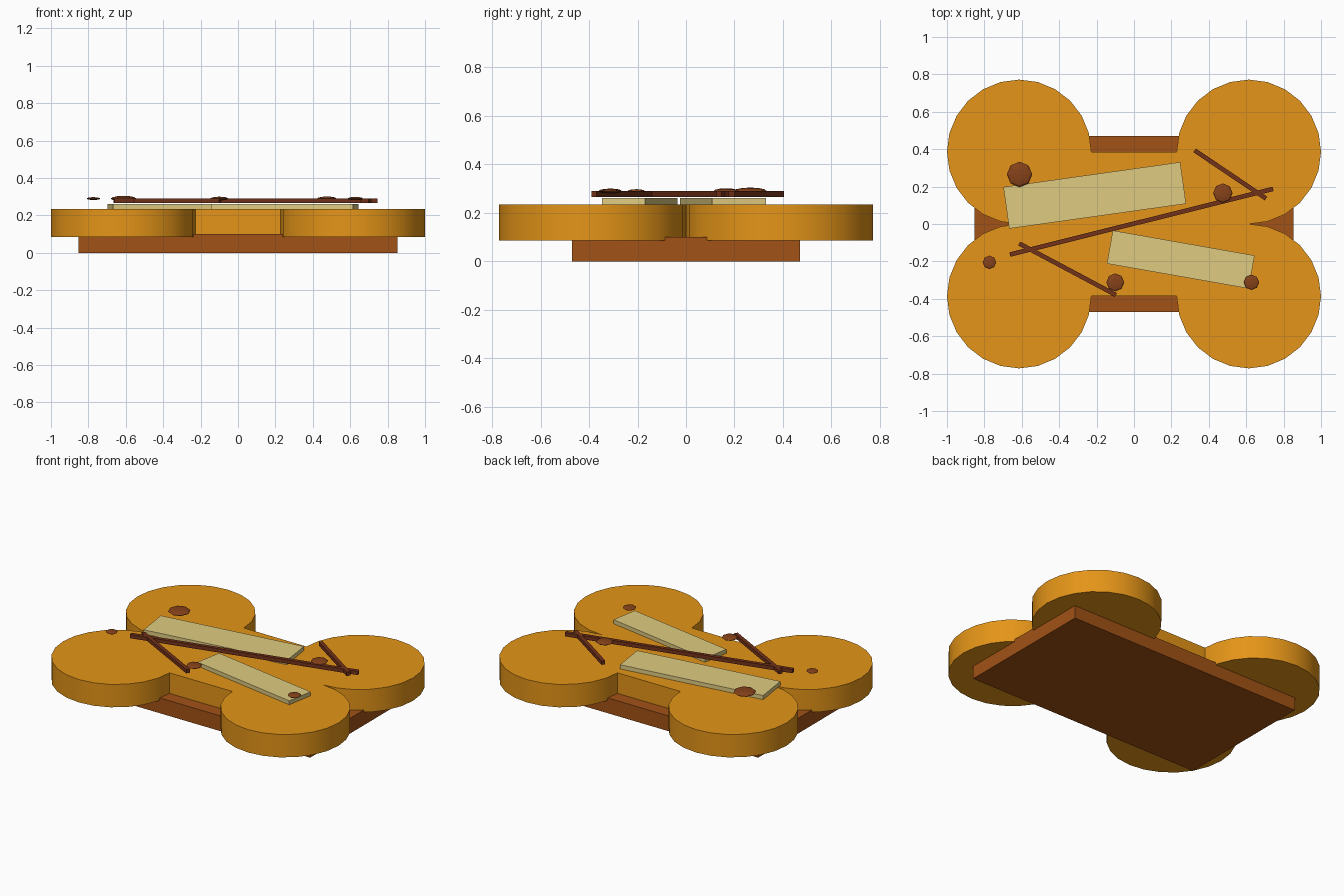
import bpy
from math import radians

if "Cube" in bpy.data.objects:
    bpy.data.objects.remove(bpy.data.objects["Cube"])


def material(name, rgb):
    m = bpy.data.materials.new(name)
    m.diffuse_color = (*rgb, 1)
    m.use_nodes = True
    m.node_tree.nodes["Principled BSDF"].inputs["Base Color"].default_value = m.diffuse_color
    return m


rust = material("rust", (0.36, 0.085, 0.008))
amber = material("amber", (0.78, 0.30, 0.009))
cream = material("cream", (0.74, 0.60, 0.22))
dark = material("dark_brown", (0.17, 0.032, 0.010))
brown = material("brown", (0.24, 0.055, 0.010))


def finish(name, mat):
    ob = bpy.context.object
    ob.name = name
    ob.data.materials.append(mat)
    return ob


def box(name, mat, x, y, z0, z1, length, width, angle=0):
    bpy.ops.mesh.primitive_cube_add(size=1, location=(x, y, (z0 + z1) / 2),
                                    rotation=(0, 0, radians(angle)))
    bpy.context.object.scale = (length, width, z1 - z0)
    return finish(name, mat)


# Rectangular base slab
box("base_slab", rust, 0, 0, 0, 0.10, 1.706, 0.942)

# Upper platform: centre block with four round lobes
box("platform_centre", amber, 0, 0, 0.085, 0.235, 1.22, 0.77)
for sx in (-1, 1):
    for sy in (-1, 1):
        bpy.ops.mesh.primitive_cylinder_add(vertices=24, radius=0.386, depth=0.15,
                                            location=(sx * 0.614, sy * 0.386, 0.16))
        finish("platform_lobe", amber)
        bpy.ops.object.shade_smooth_by_angle(angle=radians(30))

# Pale flat patches
box("pale_patch_large", cream, -0.21, 0.153, 0.235, 0.262, 0.955, 0.225, 8)
box("pale_patch_small", cream, 0.25, -0.19, 0.235, 0.261, 0.77, 0.18, -10)

# Thin dark strips
for name, x, y, length, angle in (("long_strip", 0.04, 0.012, 1.45, 14),
                                  ("back_strip", 0.515, 0.265, 0.46, -34),
                                  ("front_strip", -0.355, -0.242, 0.585, -28)):
    box(name, dark, x, y, 0.266, 0.291, length, 0.024, angle)

# Flattened pebbles
for x, y, r in ((-0.612, 0.265, 0.068), (0.475, 0.165, 0.052), (-0.773, -0.205, 0.036),
                (-0.10, -0.312, 0.048), (0.628, -0.312, 0.041)):
    bpy.ops.mesh.primitive_uv_sphere_add(segments=8, ring_count=6, radius=r,
                                         location=(x, y, 0.29))
    bpy.context.object.scale = (1, 1, 0.21)
    finish("pebble", brown)
